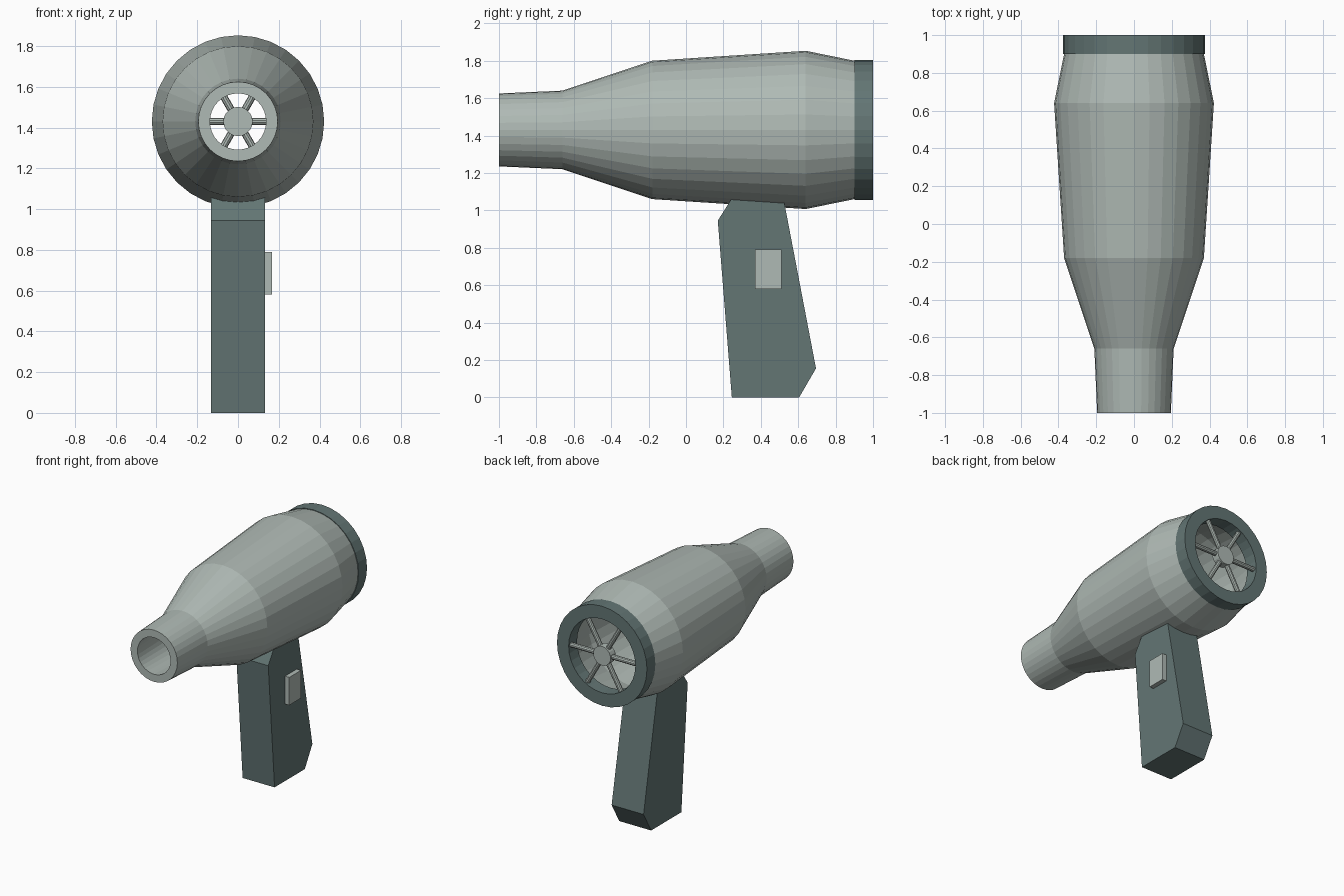
import bpy, bmesh, math
from mathutils import Vector, Matrix

cube = bpy.data.objects.get("Cube")
if cube:
    bpy.data.objects.remove(cube, do_unlink=True)

AXIS_Z = 1.43   # height of the barrel axis
SIDES = 32


def material(name, rgb):
    m = bpy.data.materials.new(name)
    m.use_nodes = True
    m.diffuse_color = (*rgb, 1)
    m.node_tree.nodes["Principled BSDF"].inputs["Base Color"].default_value = (*rgb, 1)
    return m


light = material("light_grey", (0.43, 0.49, 0.46))
dark = material("dark_teal_grey", (0.125, 0.18, 0.175))


def finish(name, bm, mat):
    bmesh.ops.recalc_face_normals(bm, faces=bm.faces)
    mesh = bpy.data.meshes.new(name)
    bm.to_mesh(mesh)
    bm.free()
    mesh.materials.append(mat)
    obj = bpy.data.objects.new(name, mesh)
    bpy.context.collection.objects.link(obj)
    return obj


def lathe(name, profile, mat):
    """Spin a closed (y, radius) outline around the barrel axis."""
    bm = bmesh.new()
    rings = []
    for i in range(SIDES):
        a = math.tau * i / SIDES
        rings.append([bm.verts.new((r * math.cos(a), y, AXIS_Z + r * math.sin(a)))
                      for y, r in profile])
    n = len(profile)
    for i in range(SIDES):
        p, q = rings[i], rings[(i + 1) % SIDES]
        for j in range(n):
            k = (j + 1) % n
            bm.faces.new((p[j], p[k], q[k], q[j]))
    return finish(name, bm, mat)


def rod(name, start, end, radius, sides, mat):
    start, end = Vector(start), Vector(end)
    d = end - start
    turn = d.to_track_quat("Z", "Y").to_matrix().to_4x4()
    bm = bmesh.new()
    bmesh.ops.create_cone(bm, cap_ends=True, segments=sides, radius1=radius,
                          radius2=radius, depth=d.length,
                          matrix=Matrix.Translation((start + end) / 2) @ turn)
    return finish(name, bm, mat)


def slab(name, outline, x0, x1, mat):
    """Extrude a (y, z) outline from x0 to x1."""
    bm = bmesh.new()
    face = bm.faces.new([bm.verts.new((x0, y, z)) for y, z in outline])
    out = bmesh.ops.extrude_face_region(bm, geom=[face])
    verts = [v for v in out["geom"] if isinstance(v, bmesh.types.BMVert)]
    bmesh.ops.translate(bm, verts=verts, vec=(x1 - x0, 0, 0))
    return finish(name, bm, mat)


# Hollow barrel: outer wall, then the inner wall back to the nozzle
outer = [(-1.0, 0.195), (-0.66, 0.21), (-0.18, 0.37), (0.64, 0.423), (0.9, 0.37)]
inner = [(y, r - 0.057) for y, r in reversed(outer)]
lathe("barrel", outer + inner, light)

# Rear rim and intake grille
lathe("rear_rim", [(0.9, 0.375), (1.0, 0.375), (1.0, 0.278), (0.9, 0.278)], dark)
rod("grille_hub", (0, 0.94, AXIS_Z), (0, 1.0, AXIS_Z), 0.072, 20, light)
for i in range(6):
    a = math.tau * i / 6
    c, s = math.cos(a), math.sin(a)
    rod(f"grille_spoke_{i + 1}", (0.05 * c, 0.97, AXIS_Z + 0.05 * s),
        (0.29 * c, 0.97, AXIS_Z + 0.29 * s), 0.018, 10, light)

# Handle and switch on its left side
slab("handle", [(0.245, 0), (0.605, 0), (0.695, 0.155), (0.52, 1.07),
                (0.255, 1.08), (0.17, 0.945)], -0.133, 0.133, dark)
slab("switch", [(0.37, 0.58), (0.51, 0.58), (0.51, 0.79), (0.37, 0.79)],
     0.125, 0.168, light)
